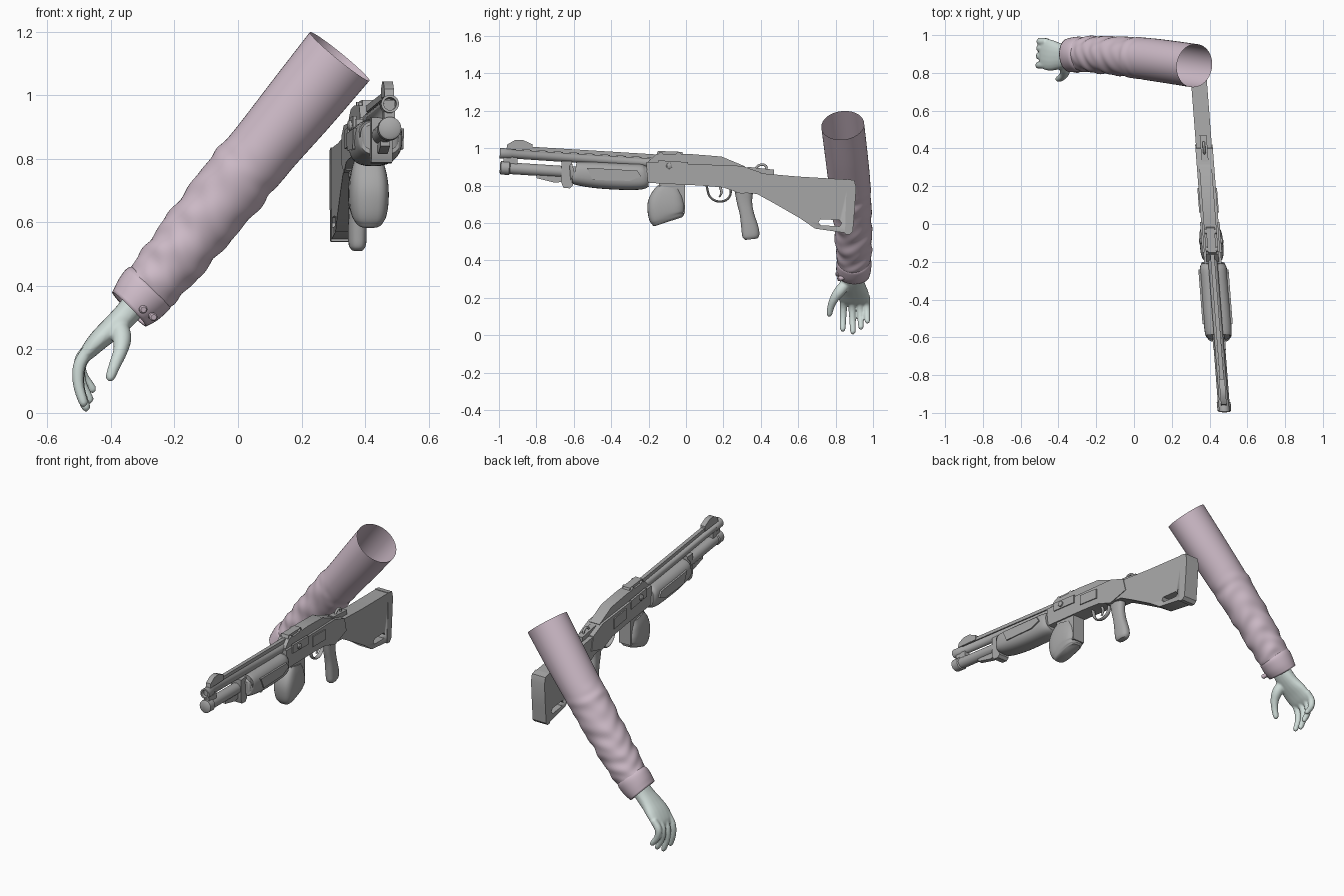
import bpy, bmesh, math
from mathutils import Vector


def material(name, rgb):
    m = bpy.data.materials.new(name)
    m.diffuse_color = (*rgb, 1)
    return m


PINK = material("pale pink cloth", (0.62, 0.50, 0.58))
SKIN = material("pale green skin", (0.63, 0.72, 0.69))
GREY = material("gun grey", (0.39, 0.39, 0.39))


def finish(name, bm, mat, angle=40, gun=False):
    if gun:  # the gun points slightly sideways
        for v in bm.verts:
            v.co.x += 0.402 - 0.077 * v.co.y
    bmesh.ops.recalc_face_normals(bm, faces=bm.faces)
    me = bpy.data.meshes.new(name)
    bm.to_mesh(me)
    bm.free()
    ob = bpy.data.objects.new(name, me)
    bpy.context.collection.objects.link(ob)
    me.materials.append(mat)
    bpy.ops.object.select_all(action='DESELECT')
    ob.select_set(True)
    bpy.context.view_layer.objects.active = ob
    bpy.ops.object.shade_smooth_by_angle(angle=math.radians(angle))
    return ob


def skin_rings(bm, rings, caps):
    for r0, r1 in zip(rings, rings[1:]):
        n = len(r0)
        for i in range(n):
            bm.faces.new((r0[i], r0[(i + 1) % n], r1[(i + 1) % n], r1[i]))
    if caps:
        bm.faces.new(rings[0])
        bm.faces.new(rings[-1])


def loft(bm, pts, hint=(0, 1, 0), seg=20, sub=5, caps=True, ripple=None, power=1.0):
    """Smooth tube through (x, y, z, radius along hint, radius across)."""
    P = [Vector(p) for p in pts]
    P = [2 * P[0] - P[1]] + P + [2 * P[-1] - P[-2]]
    path = []
    for i in range(1, len(P) - 2):
        a, b, c, d = P[i - 1:i + 3]
        for k in range(sub):
            t = k / sub
            path.append(0.5 * (2 * b + (c - a) * t + (2 * a - 5 * b + 4 * c - d) * t * t
                               + (3 * b - a - 3 * c + d) * t ** 3))
    path.append(P[-2])
    rings, last = [], len(path) - 1
    for i, p in enumerate(path):
        t = (path[min(i + 1, last)] - path[max(i - 1, 0)])
        t = Vector(t[:3]).normalized()
        u = Vector(hint)
        u = (u - t * u.dot(t)).normalized()
        v = t.cross(u)
        ring = []
        for k in range(seg):
            g = 2 * math.pi * k / seg
            c, s = math.cos(g), math.sin(g)
            f = ripple(i / last, g) if ripple else 1
            cc = math.copysign(abs(c) ** power, c) * p[3] * f
            ss = math.copysign(abs(s) ** power, s) * p[4] * f
            ring.append(bm.verts.new(Vector(p[:3]) + u * cc + v * ss))
        rings.append(ring)
    skin_rings(bm, rings, caps)


def lathe(name, origin, axis, prof, mat=GREY, seg=24, gun=True):
    """Turned part: prof is (distance along axis, radius)."""
    bm = bmesh.new()
    o, t = Vector(origin), Vector(axis).normalized()
    u = t.orthogonal().normalized()
    v = t.cross(u)
    rings = [[bm.verts.new(o + t * d + (u * math.cos(2 * math.pi * k / seg)
              + v * math.sin(2 * math.pi * k / seg)) * r) for k in range(seg)] for d, r in prof]
    skin_rings(bm, rings, True)
    return finish(name, bm, mat, 40, gun)


def plate(name, outline, width, bevel=0.01, offset=0):
    """Side outline in (y, z) given a width in x and rounded edges."""
    bm = bmesh.new()
    a = [bm.verts.new((offset - width / 2, y, z)) for y, z in outline]
    b = [bm.verts.new((offset + width / 2, y, z)) for y, z in outline]
    skin_rings(bm, [a, b], True)
    if bevel:
        edges = [e for e in bm.edges if e.calc_face_angle(0) > 0.6]
        bmesh.ops.recalc_face_normals(bm, faces=bm.faces)
        bmesh.ops.bevel(bm, geom=edges, offset=bevel, segments=3, profile=0.5,
                        affect='EDGES', clamp_overlap=True)
    return finish(name, bm, GREY, 40, True)


# ---- sleeve with folds growing towards the cuff
def folds(s, g):
    w = min(1, max(0, (s - 0.28) / 0.3))
    elbow = 0.05 * math.exp(-((s - 0.40) / 0.025) ** 2) * math.cos(g + 1.5)
    return (1 + elbow + w * (0.03 * math.sin(48 * s + 1.6 * math.sin(g + 0.6) + 2 * math.cos(2 * g))
            + 0.018 * math.sin(85 * s + 3 * math.sin(g * 2) + 1)))


bm = bmesh.new()
loft(bm, [(0.32, 0.838, 1.122, 0.115, 0.121), (0.20, 0.856, 0.975, 0.114, 0.116),
          (0.083, 0.872, 0.834, 0.112, 0.109), (0.0, 0.881, 0.733, 0.108, 0.110),
          (-0.11, 0.892, 0.60, 0.101, 0.104), (-0.205, 0.897, 0.48, 0.097, 0.097),
          (-0.285, 0.90, 0.385, 0.088, 0.086), (-0.32, 0.897, 0.345, 0.078, 0.074)],
     seg=48, sub=14, caps=False, ripple=folds)
finish("sleeve", bm, PINK, 80)

bm = bmesh.new()
loft(bm, [(-0.272, 0.899, 0.402, 0.086, 0.086), (-0.285, 0.899, 0.388, 0.093, 0.093),
          (-0.315, 0.896, 0.354, 0.093, 0.088), (-0.343, 0.893, 0.326, 0.089, 0.076)],
     seg=40, sub=4, caps=False)
cuff = finish("cuff", bm, PINK, 60)
cuff.modifiers.new("thickness", 'SOLIDIFY').thickness = 0.01
for i, (x, y, z) in enumerate([(-0.300, 0.813, 0.327), (-0.268, 0.822, 0.303)]):
    lathe(f"cuff_button_{i + 1}", (x, y, z), (0.25, -1, -0.2),
          [(-0.02, 0.012), (0.008, 0.013), (0.012, 0.009)], PINK, 16, False)

# ---- hand: palm, fingers and thumb fused together
bm = bmesh.new()
loft(bm, [(-0.30, 0.893, 0.375, 0.058, 0.042), (-0.35, 0.892, 0.312, 0.060, 0.040),
          (-0.395, 0.889, 0.268, 0.070, 0.037), (-0.44, 0.893, 0.227, 0.082, 0.032),
          (-0.475, 0.901, 0.188, 0.080, 0.024), (-0.492, 0.903, 0.165, 0.070, 0.014)], power=0.85)
for y0, y1, tip, curl in [(0.843, 0.838, 0.022, 0), (0.886, 0.893, 0.008, 0.008),
                          (0.928, 0.936, 0.034, 0.02), (0.964, 0.970, 0.068, 0.03)]:
    rows = []
    for t, x, r in [(0, -0.462, 0.02), (0.3, -0.498, 0.02), (0.62, -0.503, 0.0175),
                    (0.9, -0.489, 0.0155), (0.98, -0.482, 0.012), (1, -0.479, 0.006)]:
        rows.append((x + curl * t * t, y0 + (y1 - y0) * t, 0.21 + (tip - 0.21) * t, r, r))
    loft(bm, rows, seg=14, sub=4)
loft(bm, [(-0.375, 0.855, 0.275, 0.03, 0.03), (-0.365, 0.822, 0.235, 0.03, 0.03),
          (-0.370, 0.793, 0.195, 0.024, 0.023), (-0.388, 0.774, 0.15, 0.019, 0.019),
          (-0.402, 0.767, 0.112, 0.015, 0.015), (-0.406, 0.766, 0.10, 0.007, 0.007)], seg=14, sub=4)
hand = finish("hand", bm, SKIN, 180)
rm = hand.modifiers.new("fuse", 'REMESH')
rm.mode, rm.voxel_size, rm.use_smooth_shade = 'VOXEL', 0.005, True
sm = hand.modifiers.new("soften", 'SMOOTH')
sm.factor, sm.iterations = 0.5, 6

# ---- gun barrel, magazine tube and fittings (all slope down to the back)
AX = (0, 1, -0.065)
lathe("barrel", (0, -0.995, 0.973), AX,
      [(0.05, 0.018), (0, 0.020), (0, 0.028), (0.06, 0.028), (0.065, 0.024), (0.85, 0.025)])
lathe("tube", (0, -0.995, 0.896), AX,
      [(0, 0.028), (0.006, 0.036), (0.05, 0.037), (0.055, 0.031), (0.50, 0.031)])
plate("barrel_rib", [(-0.90, 1.012), (-0.15, 0.966), (-0.15, 0.945), (-0.90, 0.993)], 0.022, 0.003)
plate("front_sight", [(-0.96, 0.995), (-0.955, 1.02), (-0.915, 1.043), (-0.87, 1.043),
                      (-0.82, 1.02), (-0.82, 0.99)], 0.03, 0.007)
plate("barrel_clamp", [(-0.975, 0.985), (-0.90, 0.98), (-0.90, 0.88), (-0.975, 0.885)], 0.034, 0.005)
plate("tube_band", [(-0.665, 0.93), (-0.61, 0.93), (-0.605, 0.80), (-0.62, 0.785),
                    (-0.655, 0.788), (-0.668, 0.82)], 0.066, 0.012)
plate("sling_lug", [(-0.80, 0.86), (-0.66, 0.855), (-0.66, 0.82), (-0.70, 0.815), (-0.80, 0.84)],
      0.03, 0.006)

# ---- pump grip
bm = bmesh.new()
loft(bm, [(0, -0.595, 0.868, 0.058, 0.050), (0, -0.585, 0.866, 0.070, 0.062),
          (0, -0.48, 0.856, 0.075, 0.070), (0, -0.34, 0.848, 0.074, 0.071),
          (0, -0.24, 0.847, 0.072, 0.068), (0, -0.205, 0.850, 0.060, 0.055)],
     hint=(1, 0, 0), seg=28, sub=5, power=0.75)
finish("pump_grip", bm, GREY, 40, True)
for s in (-1, 1):
    plate("pump_panel", [(-0.53, 0.895), (-0.26, 0.88), (-0.24, 0.85), (-0.30, 0.825), (-0.50, 0.83)],
          0.012, 0.004, s * 0.074)

# ---- receiver
plate("receiver_body", [(-0.21, 0.925), (0.30, 0.905), (0.40, 0.87), (0.42, 0.79), (0.30, 0.755),
                        (0.20, 0.79), (0.08, 0.80), (-0.21, 0.815)], 0.092, 0.016)
plate("receiver_top", [(-0.20, 0.93), (-0.16, 0.968), (0.03, 0.968), (0.19, 0.955), (0.315, 0.903),
                       (0.30, 0.87), (-0.20, 0.88)], 0.066, 0.014)
plate("top_block", [(-0.16, 0.96), (-0.15, 0.985), (-0.02, 0.98), (-0.01, 0.95)], 0.045, 0.006)
for y in (-0.135, -0.04):
    lathe("block_screw", (-0.033, y, 0.966), (1, 0, 0), [(0, 0.013), (0.066, 0.013)], seg=12)
for s in (-1, 1):
    plate("side_cover", [(-0.15, 0.935), (0.01, 0.925), (0.01, 0.875), (-0.15, 0.885)],
          0.012, 0.004, s * 0.046)
    plate("rear_cover", [(0.06, 0.90), (0.19, 0.89), (0.19, 0.83), (0.06, 0.84)],
          0.01, 0.003, s * 0.047)
    lathe("side_pin", (s * 0.04, -0.09, 0.905), (s, 0, 0), [(0, 0.016), (0.02, 0.016), (0.024, 0.011)],
          seg=16)

# ---- rear sight
plate("sight_base", [(0.33, 0.90), (0.47, 0.885), (0.47, 0.85), (0.33, 0.86)], 0.036, 0.006)
bm = bmesh.new()
loft(bm, [(0, 0.37, 0.885, 0.007, 0.007), (0, 0.385, 0.905, 0.007, 0.007),
          (0, 0.41, 0.912, 0.007, 0.007), (0, 0.43, 0.90, 0.007, 0.007),
          (0, 0.425, 0.875, 0.007, 0.007)], hint=(1, 0, 0), seg=10)
finish("rear_sight_loop", bm, GREY, 40, True)

# ---- box magazine, narrow neck with a wider rounded body
plate("magazine_neck", [(-0.145, 0.83), (-0.005, 0.83), (-0.005, 0.65), (-0.145, 0.65)], 0.075, 0.01)
bm = bmesh.new()
loft(bm, [(0, -0.09, 0.79, 0.045, 0.060), (0, -0.098, 0.75, 0.056, 0.085),
          (0, -0.105, 0.70, 0.062, 0.10), (0, -0.105, 0.65, 0.060, 0.098),
          (0, -0.098, 0.62, 0.050, 0.09), (0, -0.094, 0.607, 0.038, 0.08)],
     hint=(1, 0, 0), seg=32, sub=5, power=0.6)
finish("magazine_body", bm, GREY, 50, True)

# ---- trigger and guard
bm = bmesh.new()
loft(bm, [(0, y, z, 0.012, 0.006) for y, z in
          [(0.11, 0.80), (0.125, 0.745), (0.16, 0.718), (0.205, 0.718), (0.235, 0.745), (0.24, 0.79)]],
     hint=(1, 0, 0), seg=12)
loft(bm, [(0, 0.18, 0.80, 0.007, 0.008), (0, 0.19, 0.765, 0.007, 0.007),
          (0, 0.178, 0.738, 0.006, 0.004)], hint=(1, 0, 0), seg=10)
finish("trigger_and_guard", bm, GREY, 40, True)

# ---- pistol grip
bm = bmesh.new()
loft(bm, [(0, 0.31, 0.80, 0.034, 0.055), (0, 0.312, 0.72, 0.028, 0.042),
          (0, 0.325, 0.65, 0.028, 0.038), (0, 0.342, 0.57, 0.029, 0.046),
          (0, 0.347, 0.53, 0.027, 0.045), (0, 0.349, 0.513, 0.018, 0.032)],
     hint=(1, 0, 0), seg=24, sub=5, power=0.8)
finish("pistol_grip", bm, GREY, 50, True)

# ---- stock with a slot, and its butt pad
stock = plate("stock", [(0.26, 0.878), (0.60, 0.848), (0.87, 0.832), (0.865, 0.545), (0.83, 0.55),
                        (0.69, 0.57), (0.61, 0.625), (0.48, 0.70), (0.38, 0.755), (0.26, 0.765)],
              0.084, 0.026)
slot = plate("slot_cutter", [(0.72, 0.588), (0.82, 0.582), (0.833, 0.598), (0.82, 0.615),
                             (0.72, 0.62), (0.708, 0.603)], 0.3, 0)
cut = stock.modifiers.new("slot", 'BOOLEAN')
cut.object, cut.operation, cut.solver = slot, 'DIFFERENCE', 'EXACT'
bpy.context.view_layer.objects.active = stock
bpy.ops.object.modifier_apply(modifier="slot")
bpy.data.objects.remove(slot)
plate("butt_pad", [(0.86, 0.835), (0.90, 0.828), (0.91, 0.79), (0.90, 0.65), (0.892, 0.555),
                   (0.875, 0.538), (0.85, 0.54)], 0.088, 0.014)
